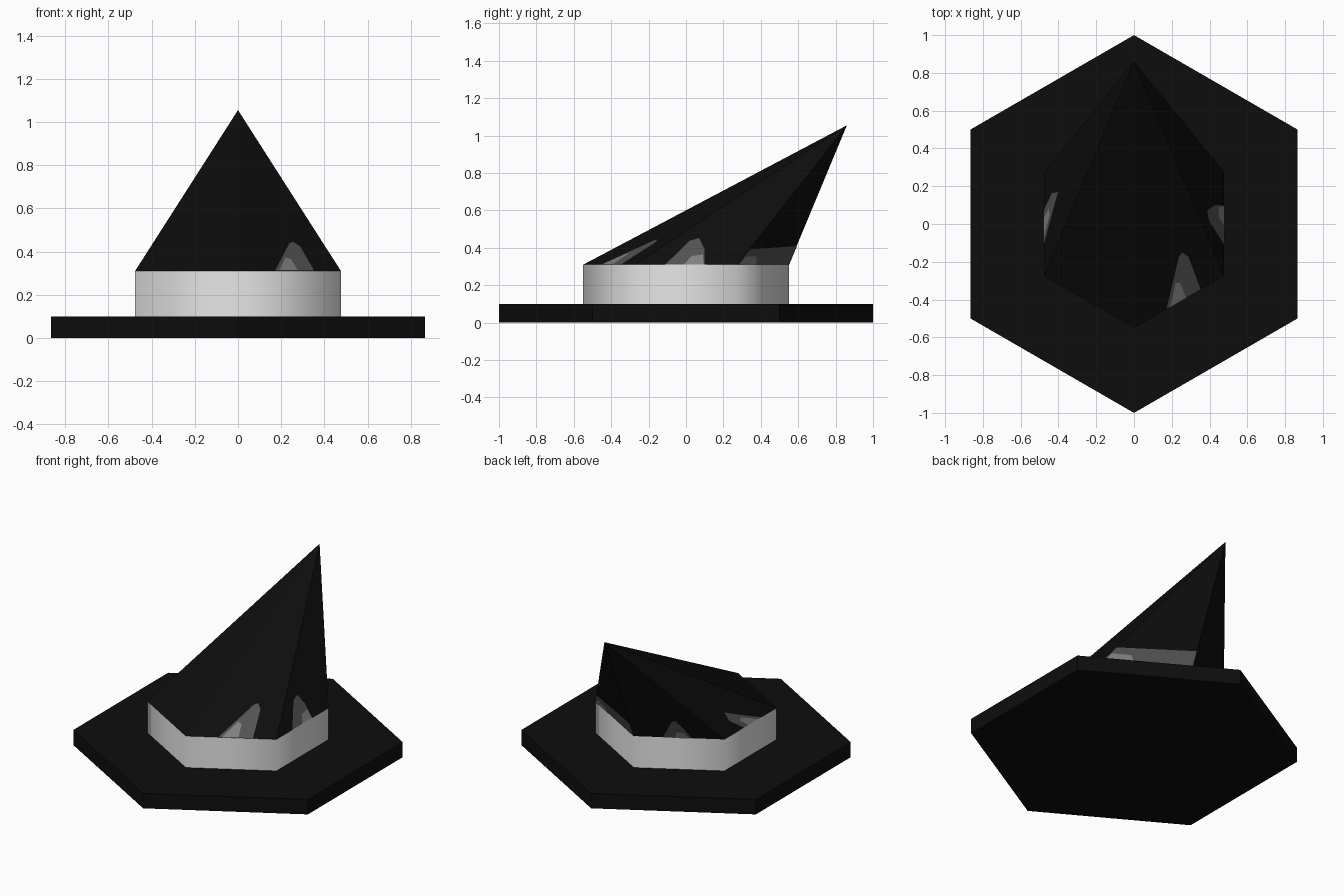
import bpy, math
from mathutils import Vector

if "Cube" in bpy.data.objects:
    bpy.data.objects.remove(bpy.data.objects["Cube"])


def material(name, v):
    m = bpy.data.materials.new(name)
    m.diffuse_color = (v, v, v, 1)
    m.use_nodes = True
    m.node_tree.nodes["Principled BSDF"].inputs["Base Color"].default_value = m.diffuse_color
    return m


black = material("black felt", 0.004)
white = material("white band", 0.8)
dark_grey = material("dark grey", 0.085)
mid_grey = material("mid grey", 0.22)


def make(name, verts, faces, mat, smooth=False):
    me = bpy.data.meshes.new(name)
    me.from_pydata([tuple(v) for v in verts], [], faces)
    me.materials.append(mat)
    for p in me.polygons:
        p.use_smooth = smooth
    me.update()
    ob = bpy.data.objects.new(name, me)
    bpy.context.collection.objects.link(ob)
    return ob


def hexagon(r, z):
    # counter-clockwise, starting at the front corner
    return [Vector((r * math.sin(i * math.pi / 3), -r * math.cos(i * math.pi / 3), z))
            for i in range(6)]


SIDES = [(i, (i + 1) % 6, (i + 1) % 6 + 6, i + 6) for i in range(6)]

# Brim: solid hexagonal plate
make("brim", hexagon(1, 0) + hexagon(1, 0.1),
     SIDES + [tuple(range(5, -1, -1)), tuple(range(6, 12))], black)

# Band: smooth hexagonal ring
make("hat_band", hexagon(0.55, 0.1) + hexagon(0.55, 0.31), SIDES, white, True)

# Crown: slanted cone, tip leaning to the back
base = hexagon(0.55, 0.31)
tip = Vector((0, 0.86, 1.055))
make("crown", base + [tip],
     [(i, (i + 1) % 6, 6) for i in range(6)] + [tuple(range(5, -1, -1))], black)


# Painted patches on crown sides: u along the lower edge, v towards the tip
def patch(name, side, uv, mat, lift):
    a, b = base[side], base[(side + 1) % 6]
    n = (b - a).cross(tip - a).normalized() * lift
    pts = [a.lerp(b, u).lerp(tip, v) + n for u, v in uv]
    make(name, pts, [tuple(range(len(pts)))], mat)


PATCHES = {
    "front_right": (0, [(.36, 0), (.74, 0), (.71, .15), (.65, .18), (.60, .17)],
                    [(.40, 0), (.58, 0), (.55, .07), (.50, .08)]),
    "right": (1, [(.30, 0), (.68, 0), (.51, .11), (.29, .19), (.22, .17)],
              [(.48, 0), (.67, 0), (.56, .07), (.46, .06)]),
    "back_right": (2, [(0, 0), (1, 0), (1, .135), (0, .11)],
                   [(.02, 0), (.35, 0), (.25, .06), (.02, .06)]),
    "back_left": (3, [(.32, 0), (.64, 0), (.65, .10), (.63, .18), (.57, .17)],
                  [(.45, 0), (.62, 0), (.60, .06), (.52, .06)]),
    "left": (4, [(.37, 0), (.70, 0), (.50, .12), (.43, .16), (.33, .09)],
             [(.45, 0), (.64, 0), (.52, .07), (.44, .06)]),
}
for name, (side, outer, inner) in PATCHES.items():
    patch(name + "_patch", side, outer, dark_grey, 0.002)
    patch(name + "_patch_centre", side, inner, mid_grey, 0.004)
